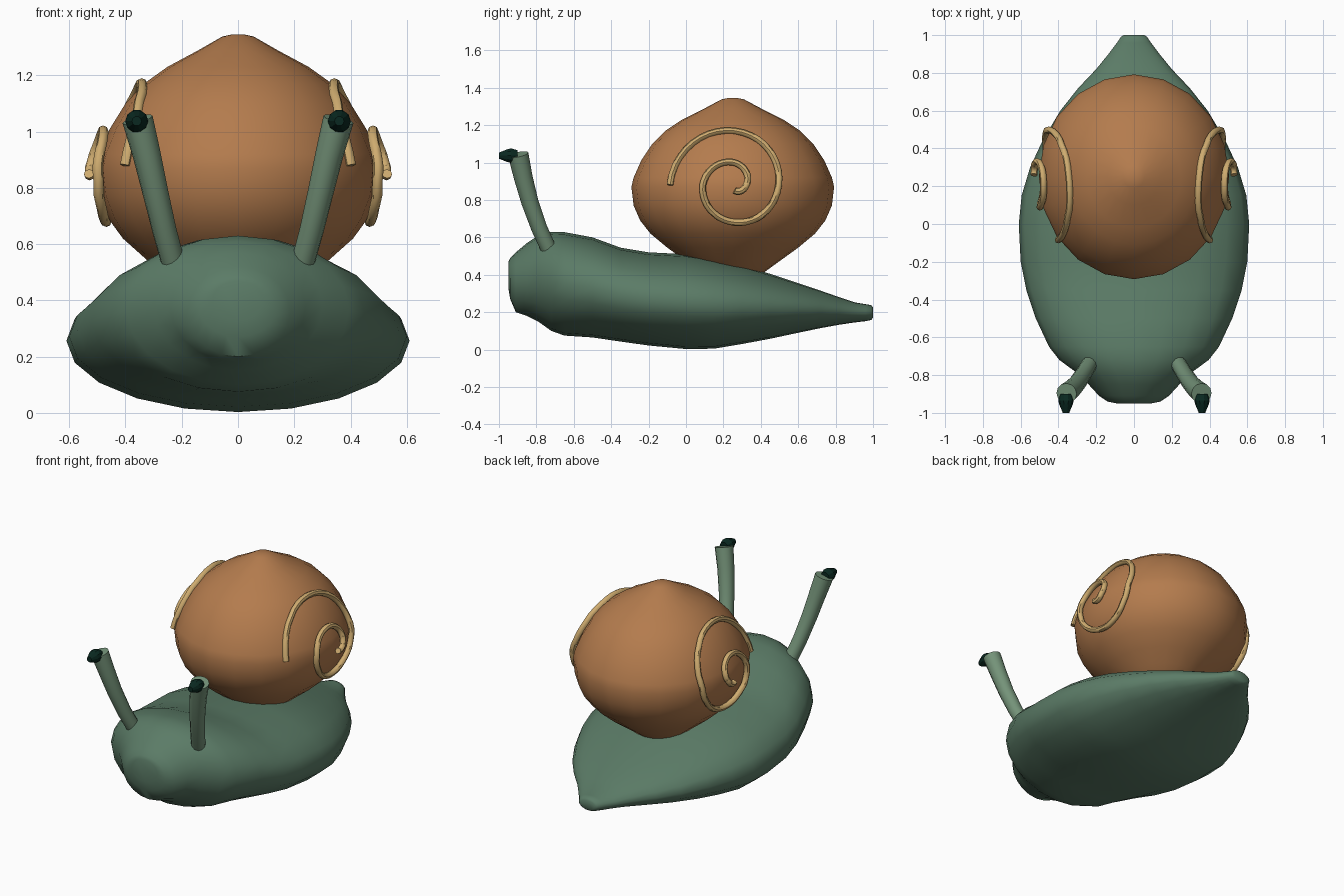
import bpy, bmesh, math
from mathutils import Vector

if "Cube" in bpy.data.objects:
    bpy.data.objects.remove(bpy.data.objects["Cube"])


def material(name, rgb):
    m = bpy.data.materials.new(name)
    m.diffuse_color = (*rgb, 1)
    m.use_nodes = True
    m.node_tree.nodes["Principled BSDF"].inputs["Base Color"].default_value = m.diffuse_color
    return m


BODY = material("moss_green", (0.105, 0.200, 0.135))
STALK = material("pale_green", (0.175, 0.290, 0.190))
SHELL = material("warm_brown", (0.455, 0.200, 0.075))
STRIPE = material("sand", (0.620, 0.410, 0.160))
EYE = material("dark_green", (0.003, 0.022, 0.015))


def loft(name, rings, mat, smooth=True):
    """Skin a list of equal point rings and close both ends."""
    bm = bmesh.new()
    loops = [[bm.verts.new(p) for p in ring] for ring in rings]
    n = len(loops[0])
    for a, b in zip(loops, loops[1:]):
        for i in range(n):
            j = (i + 1) % n
            bm.faces.new((a[i], a[j], b[j], b[i]))
    bm.faces.new(loops[0])
    bm.faces.new(loops[-1])
    bmesh.ops.recalc_face_normals(bm, faces=bm.faces)
    me = bpy.data.meshes.new(name)
    bm.to_mesh(me)
    bm.free()
    me.materials.append(mat)
    ob = bpy.data.objects.new(name, me)
    bpy.context.collection.objects.link(ob)
    if smooth:
        bpy.ops.object.select_all(action='DESELECT')
        ob.select_set(True)
        bpy.context.view_layer.objects.active = ob
        bpy.ops.object.shade_smooth_by_angle(angle=math.radians(45))
    return ob


def ellipse(c, u, v, n):
    """Ring of n points around c with half axes u and v."""
    c, u, v = Vector(c), Vector(u), Vector(v)
    return [c + u * math.cos(t) + v * math.sin(t)
            for t in (2 * math.pi * i / n for i in range(n))]


def tube(name, path, radii, n, mat):
    rings = []
    for i, p in enumerate(path):
        d = (path[min(i + 1, len(path) - 1)] - path[max(i - 1, 0)]).normalized()
        u = d.cross(Vector((1, 0, 0))).normalized()
        rings.append(ellipse(p, u * radii[i], d.cross(u) * radii[i], n))
    return loft(name, rings, mat)


# Body: y, half width, bottom z, top z
sections = [
    (-0.95, 0.09, 0.33, 0.47), (-0.94, 0.14, 0.27, 0.49), (-0.91, 0.185, 0.20, 0.52),
    (-0.85, 0.24, 0.18, 0.57), (-0.79, 0.30, 0.15, 0.61), (-0.72, 0.395, 0.10, 0.63),
    (-0.65, 0.45, 0.075, 0.628), (-0.50, 0.52, 0.065, 0.60), (-0.35, 0.57, 0.043, 0.545),
    (-0.20, 0.60, 0.022, 0.52), (0.0, 0.61, 0.003, 0.51), (0.15, 0.595, 0.005, 0.485),
    (0.30, 0.55, 0.03, 0.45), (0.45, 0.48, 0.058, 0.405), (0.60, 0.39, 0.09, 0.355),
    (0.72, 0.295, 0.115, 0.315), (0.82, 0.20, 0.133, 0.28), (0.90, 0.135, 0.145, 0.253),
    (0.96, 0.09, 0.152, 0.243), (0.99, 0.07, 0.158, 0.238), (1.0, 0.055, 0.17, 0.225)]
loft("body", [ellipse((0, y, (lo + hi) / 2), (w, 0, 0), (0, 0, (hi - lo) / 2), 20)
              for y, w, lo, hi in sections], BODY)

# Shell: radius and height of a turned profile, narrower in x
SX, SY, CY = 0.93, 1.0, 0.25
profile = [(0.02, 1.346), (0.06, 1.338), (0.15, 1.29), (0.27, 1.23), (0.36, 1.17),
           (0.43, 1.10), (0.49, 1.01), (0.53, 0.92), (0.542, 0.87), (0.53, 0.77),
           (0.495, 0.69), (0.44, 0.62), (0.35, 0.545), (0.26, 0.48), (0.15, 0.40),
           (0.03, 0.36)]
loft("shell", [ellipse((0, CY, z), (r * SX, 0, 0), (0, r * SY, 0), 20)
               for r, z in profile], SHELL)


def shell_x(y, z):
    """Half width of the shell at a side point."""
    for (r0, z0), (r1, z1) in zip(profile, profile[1:]):
        if z1 <= z <= z0:
            r = r0 + (r1 - r0) * (z0 - z) / (z0 - z1)
            return SX * math.sqrt(max(r * r - ((y - CY) / SY) ** 2, 0))
    return 0


# Spiral ridges: radius at every quarter turn
quarters = [0.345, 0.29, 0.235, 0.20, 0.17, 0.12, 0.062, 0.03]
STEPS = 10
for side, label in ((1, "right"), (-1, "left")):
    path = []
    for k in range((len(quarters) - 1) * STEPS + 1):
        q = min(k // STEPS, len(quarters) - 2)
        f = k / STEPS - q
        r = quarters[q] * (1 - f) + quarters[q + 1] * f
        a = math.pi - k / STEPS * math.pi / 2
        y, z = 0.26 + r * math.cos(a), 0.88 + r * math.sin(a)
        x = shell_x(y, z) + 0.008 + 0.022 * (1 - r / 0.35)
        path.append(Vector((side * x, y, z)))
    # Ring frames measured outward from the shell side
    rings = []
    for i, p in enumerate(path):
        d = (path[min(i + 1, len(path) - 1)] - path[max(i - 1, 0)]).normalized()
        u = d.cross(Vector((1, 0, 0))).normalized() * 0.018
        rings.append(ellipse(p, u, d.cross(u), 8))
    loft(label + "_shell_spiral", rings, STRIPE)

    # Eye stalk, flaring toward the tip
    stalk = [Vector((side * x, y, z)) for x, y, z in
             ((0.232, -0.735, 0.54), (0.262, -0.785, 0.65), (0.295, -0.835, 0.79),
              (0.325, -0.87, 0.92), (0.357, -0.897, 1.043))]
    tube(label + "_eye_stalk", stalk, (0.042, 0.043, 0.046, 0.05, 0.055), 12, STALK)

    # Faceted eye facing forward
    loft(label + "_eye", [ellipse((side * 0.36, y, 1.037), (r, 0, 0), (0, 0, r), 10)
                          for y, r in ((-0.90, 0.03), (-0.935, 0.041), (-0.955, 0.036),
                                       (-1.0, 0.017))], EYE, smooth=False)
